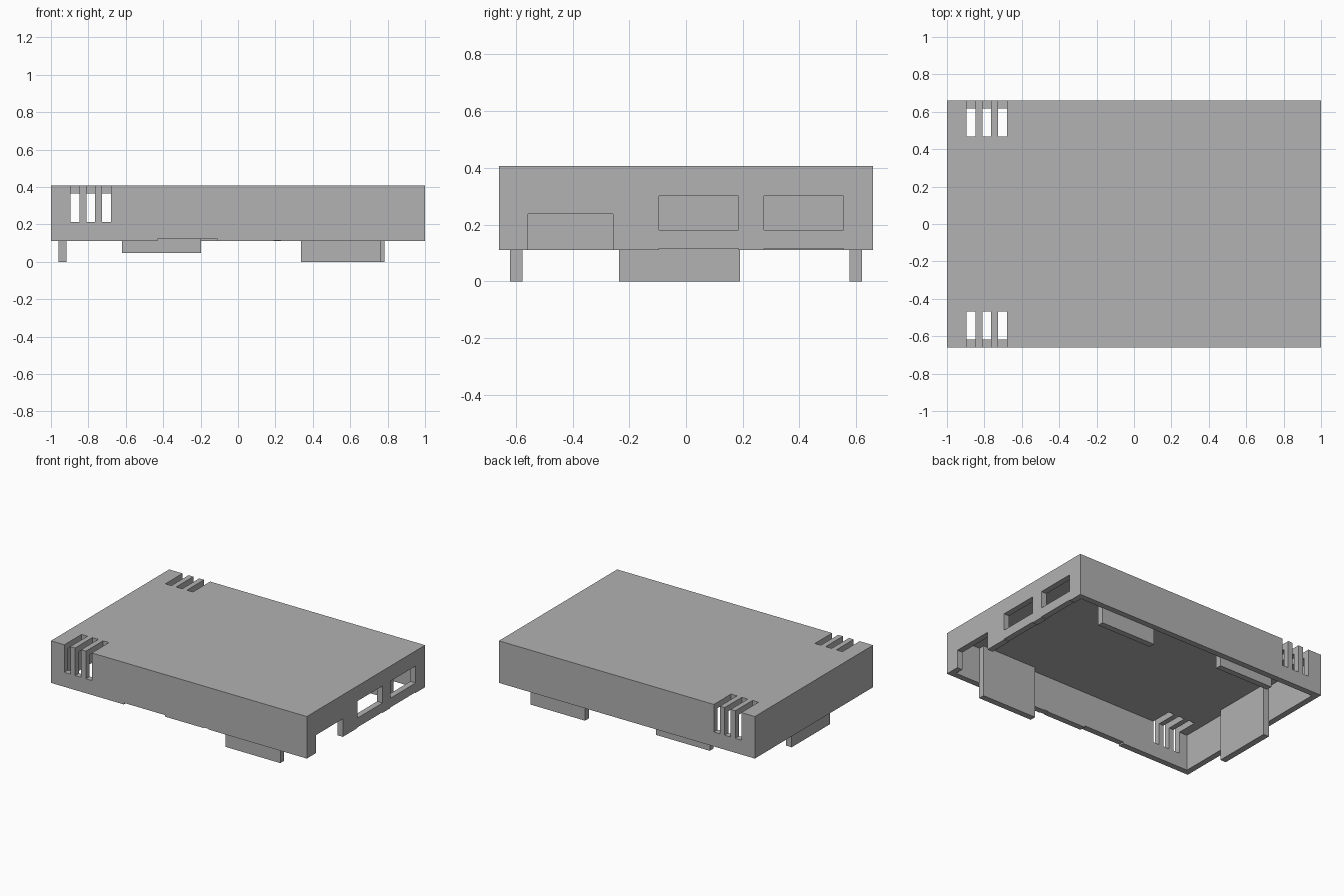
import bpy
import bmesh
from mathutils import Vector

cube = bpy.data.objects.get("Cube")
if cube:
    bpy.data.objects.remove(cube, do_unlink=True)

grey = bpy.data.materials.new("mid grey plastic")
grey.use_nodes = True
colour = (0.445, 0.445, 0.445, 1)
grey.diffuse_color = colour
grey.node_tree.nodes["Principled BSDF"].inputs["Base Color"].default_value = colour

HALF_X, HALF_Y = 1.0, 0.66
RIM, TOP = 0.11, 0.407
WALL = 0.042
ROOF = TOP - WALL


def box(name, x, y, z):
    """Box from (min, max) pairs on each axis."""
    bm = bmesh.new()
    bmesh.ops.create_cube(bm, size=1)
    for v in bm.verts:
        v.co = Vector(r[0] if c < 0 else r[1] for c, r in zip(v.co, (x, y, z)))
    mesh = bpy.data.meshes.new(name)
    bm.to_mesh(mesh)
    bm.free()
    mesh.materials.append(grey)
    obj = bpy.data.objects.new(name, mesh)
    bpy.context.collection.objects.link(obj)
    return obj


def cut(target, x, y, z):
    """Subtract a box from the target and discard the cutter."""
    cutter = box("cutter", x, y, z)
    cutter.hide_render = True
    mod = target.modifiers.new("cut", 'BOOLEAN')
    mod.operation = 'DIFFERENCE'
    mod.solver = 'EXACT'
    mod.object = cutter
    bpy.context.view_layer.objects.active = target
    bpy.ops.object.modifier_apply(modifier=mod.name)
    bpy.data.objects.remove(cutter, do_unlink=True)


# Open-bottomed lid shell
lid = box("lid_shell", (-HALF_X, HALF_X), (-HALF_Y, HALF_Y), (RIM, TOP))
inner_x, inner_y = HALF_X - WALL, HALF_Y - WALL
cut(lid, (-inner_x, inner_x), (-inner_y, inner_y), (0, ROOF))

# Vent slots wrapping over the front and back top edges
for i in range(3):
    x = -0.895 + i * 0.084
    for y in ((-0.8, -0.468), (0.468, 0.8)):
        cut(lid, (x, x + 0.047), y, (0.212, 0.6))

# Port windows with shallow rim reliefs below them
end_wall = (0.93, 1.1)
for y in ((-0.095, 0.185), (0.275, 0.555)):
    cut(lid, end_wall, y, (0.18, 0.30))
    cut(lid, end_wall, y, (0, 0.115))

# Open port notch in the end wall
cut(lid, end_wall, (-0.557, -0.258), (0, 0.237))

# Shallow reliefs in the front rim
front_wall = (-0.8, -0.6)
cut(lid, (-0.43, -0.11), front_wall, (0, 0.121))
cut(lid, (0.19, 0.23), front_wall, (0, 0.114))

# Locating tabs running from the roof down past the rim
tab_top = ROOF + 0.01
box("front_tab", (0.337, 0.765), (-0.62, -0.577), (0, tab_top))
box("back_left_tab", (0.355, 0.782), (0.577, 0.62), (0, tab_top))
box("back_right_tab", (-0.62, -0.198), (0.577, 0.62), (0.048, tab_top))
box("end_tab", (-0.96, -0.916), (-0.236, 0.191), (0, tab_top))
